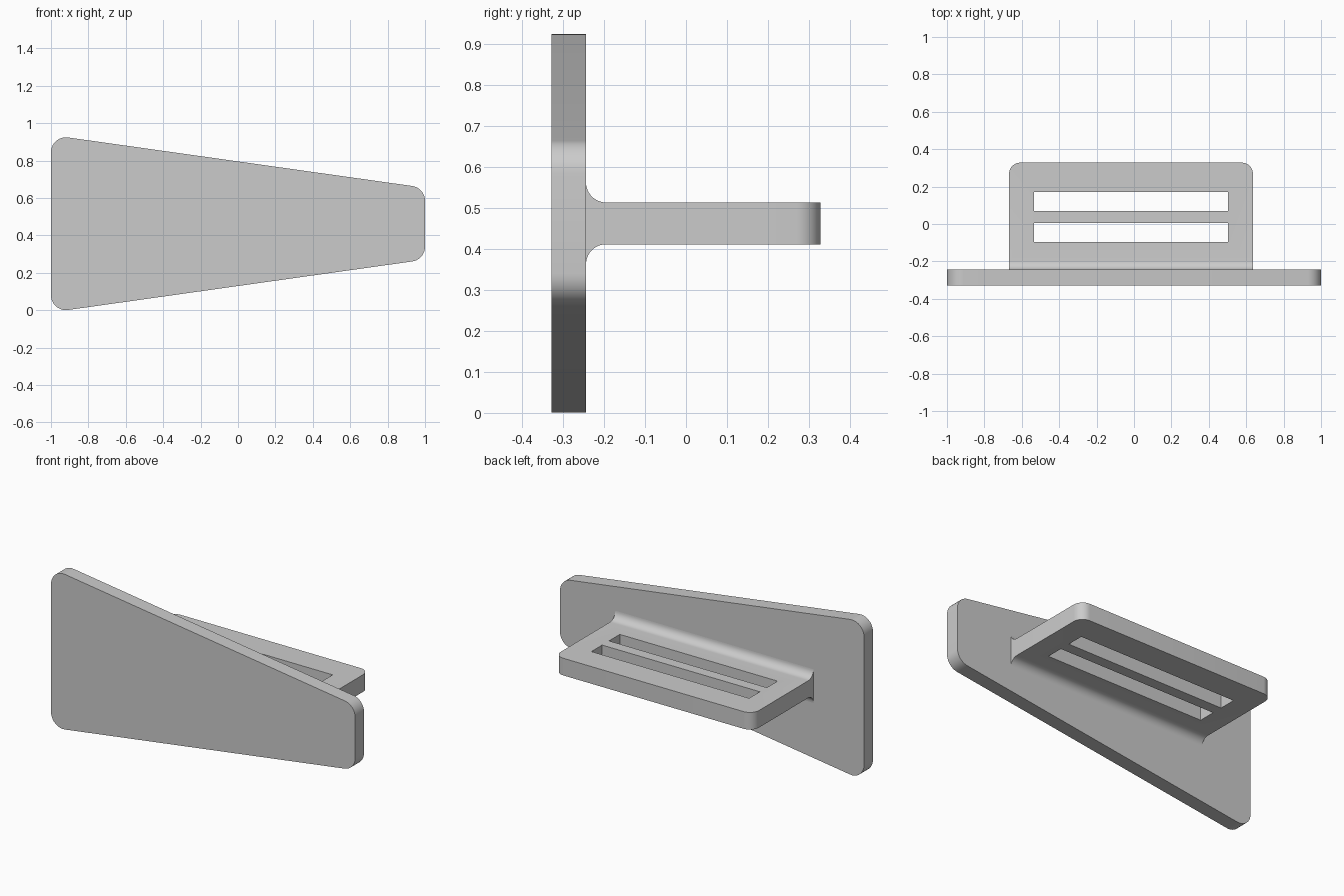
import bpy, bmesh, math
from mathutils import Vector

cube = bpy.data.objects.get("Cube")
if cube:
    bpy.data.objects.remove(cube, do_unlink=True)

grey = bpy.data.materials.new("plain grey")
grey.use_nodes = True
grey.diffuse_color = (0.6, 0.6, 0.6, 1)
grey.node_tree.nodes["Principled BSDF"].inputs["Base Color"].default_value = (0.6, 0.6, 0.6, 1)


def round_outline(corners, steps=10):
    """Turn (u, v, radius) corners into an outline with tangent arcs."""
    pts = []
    for i, (u, v, r) in enumerate(corners):
        p = Vector((u, v))
        if r == 0:
            pts.append(p)
            continue
        a = (Vector(corners[i - 1][:2]) - p).normalized()
        b = (Vector(corners[(i + 1) % len(corners)][:2]) - p).normalized()
        half = a.angle(b) / 2
        centre = p + (a + b).normalized() * r / math.sin(half)
        start = p + a * r / math.tan(half) - centre
        end = p + b * r / math.tan(half) - centre
        sweep = math.pi - 2 * half
        for k in range(steps + 1):
            t = k / steps
            pts.append(centre + (start * math.sin((1 - t) * sweep)
                                 + end * math.sin(t * sweep)) / math.sin(sweep))
    return pts


def extrude(name, outline, place, low, high, bevel_edge=None, radius=0):
    """Extrude an outline between two depths; place maps (u, v, depth) to xyz."""
    bm = bmesh.new()
    face = bm.faces.new([bm.verts.new(place(u, v, low)) for u, v in outline])
    moved = bmesh.ops.extrude_face_region(bm, geom=[face], use_keep_orig=True)["geom"]
    shift = Vector(place(0, 0, high)) - Vector(place(0, 0, low))
    bmesh.ops.translate(bm, vec=shift, verts=[g for g in moved if isinstance(g, bmesh.types.BMVert)])
    bmesh.ops.remove_doubles(bm, verts=bm.verts, dist=0.0005)
    bmesh.ops.recalc_face_normals(bm, faces=bm.faces)
    if bevel_edge:
        edges = [e for e in bm.edges if bevel_edge(e)]
        bmesh.ops.bevel(bm, geom=edges, offset=radius, segments=10, profile=0.5, affect='EDGES')
    mesh = bpy.data.meshes.new(name)
    bm.to_mesh(mesh)
    bm.free()
    mesh.materials.append(grey)
    obj = bpy.data.objects.new(name, mesh)
    bpy.context.collection.objects.link(obj)
    return obj


def smooth(obj):
    bpy.ops.object.select_all(action='DESELECT')
    obj.select_set(True)
    bpy.context.view_layer.objects.active = obj
    bpy.ops.object.shade_smooth_by_angle(angle=math.radians(30))


MID = 0.4625
BACK = -0.244     # rear surface of the face plate
TIP = 0.328       # free edge of the shelf

# Tapered face plate
plate = extrude(
    "face_plate",
    round_outline([(-1, MID - 0.474, 0.08), (1, MID - 0.192, 0.08),
                   (1, MID + 0.192, 0.08), (-1, MID + 0.474, 0.08)]),
    lambda u, v, d: (u, d, v), -0.328, BACK)

# Shelf profile with concave root fillets, its free corners rounded
half, fillet = 0.051, 0.049
lower = [(BACK - 0.03, MID - half - fillet, 0), (BACK, MID - half - fillet, 0),
         (BACK, MID - half, fillet), (TIP, MID - half, 0)]
upper = [(y, 2 * MID - z, r) for y, z, r in reversed(lower)]
shelf = extrude(
    "slotted_shelf", round_outline(lower + upper),
    lambda u, v, d: (d, u, v), -0.668, 0.636,
    lambda e: all(abs(v.co.y - TIP) < 0.001 for v in e.verts)
    and abs(e.verts[0].co.x - e.verts[1].co.x) < 0.001, 0.06)

# Two long strap slots cut through the shelf
for i, (y0, y1) in enumerate([(-0.096, 0.005), (0.07, 0.171)]):
    cutter = extrude("slot_cutter", [(-0.535, y0), (0.503, y0), (0.503, y1), (-0.535, y1)],
                     lambda u, v, d: (u, v, d), MID - 0.2, MID + 0.2)
    cutter.hide_render = True
    cut = shelf.modifiers.new("slot", 'BOOLEAN')
    cut.operation, cut.solver, cut.object = 'DIFFERENCE', 'EXACT', cutter
    bpy.context.view_layer.objects.active = shelf
    bpy.ops.object.modifier_apply(modifier=cut.name)
    bpy.data.objects.remove(cutter, do_unlink=True)

for part in (plate, shelf):
    smooth(part)
